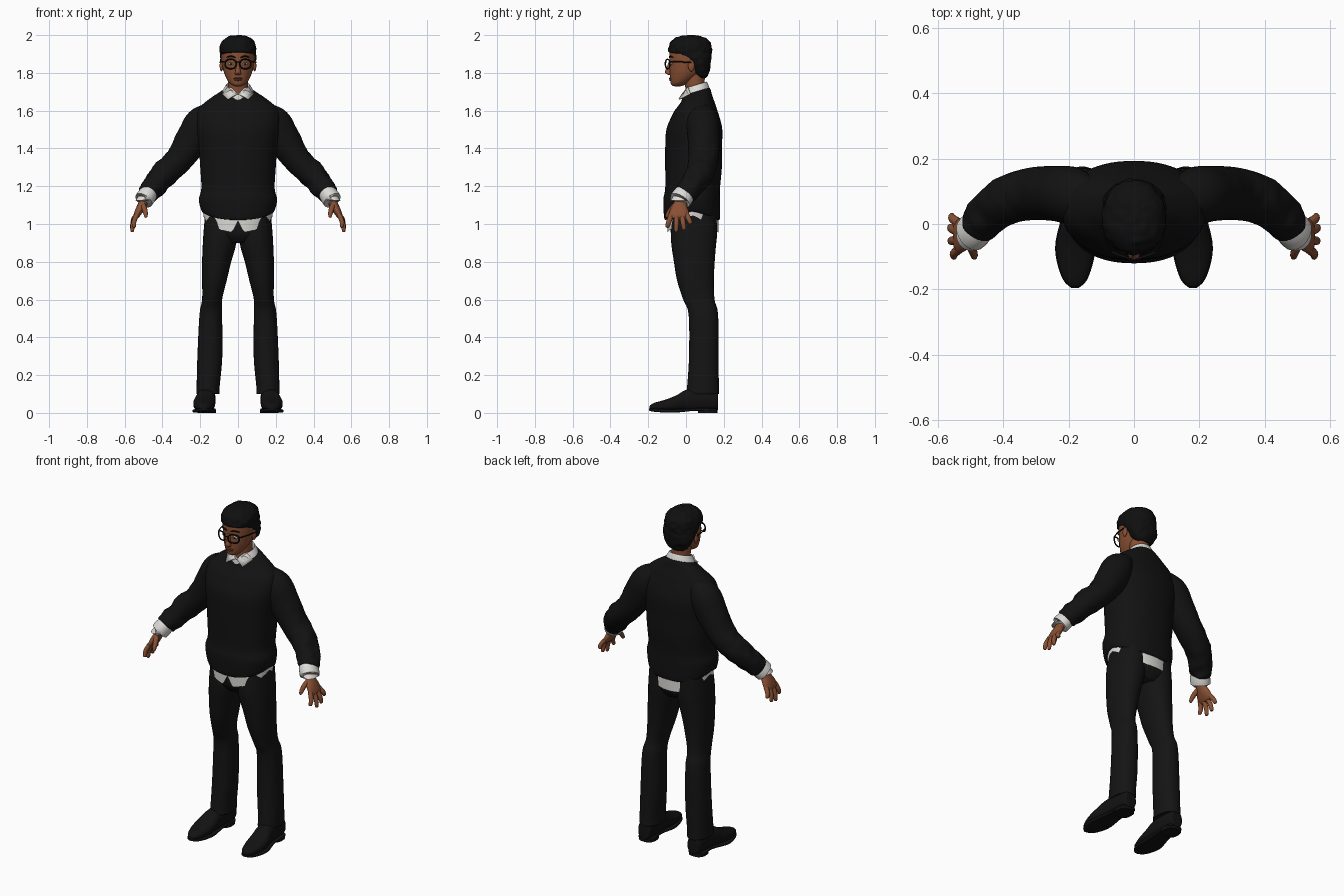
import bpy, bmesh, math
from mathutils import Vector, noise


def mat(name, r, g, b):
    m = bpy.data.materials.new(name)
    m.diffuse_color = (r, g, b, 1)
    return m


KNIT = mat("black_knit", .006, .006, .006)
CLOTH = mat("black_trouser", .007, .007, .007)
LEATHER = mat("black_leather", .006, .006, .006)
HAIR = mat("black_hair", .005, .005, .005)
WHITE = mat("white_shirt", .72, .71, .68)
SKIN = mat("brown_skin", .25, .08, .034)
LIP = mat("dark_lip", .17, .045, .028)
EYE = mat("eye_white", .55, .55, .52)
IRIS = mat("dark_iris", .015, .03, .03)


def finish(name, bm, m, mirror=False, warp=None, angle=50):
    if warp:
        for v in bm.verts:
            v.co = warp(v.co.copy())
    bmesh.ops.recalc_face_normals(bm, faces=bm.faces[:])
    me = bpy.data.meshes.new(name)
    bm.to_mesh(me)
    bm.free()
    me.materials.append(m)
    for p in me.polygons:
        p.use_smooth = True
    me.set_sharp_from_angle(angle=math.radians(angle))
    ob = bpy.data.objects.new(name, me)
    bpy.context.collection.objects.link(ob)
    if mirror:
        ob.modifiers.new("mirror", 'MIRROR').use_mirror_merge = False
    return ob


def spline(rows, steps):
    """Smooth interpolation through the given rows of numbers."""
    out = []
    for i in range(len(rows) - 1):
        a, b, c, d = (rows[max(0, min(len(rows) - 1, i + k))] for k in (-1, 0, 1, 2))
        for s in range(steps):
            t = s / steps
            out.append([q + .5 * t * (r - p + t * (2 * p - 5 * q + 4 * r - w + t * (3 * (q - r) + w - p)))
                        for p, q, r, w in zip(a, b, c, d)])
    out.append(list(rows[-1]))
    return out


def loft(name, rows, m, n=24, p=2.0, steps=4, flat=None, caps=True, mirror=False, warp=None):
    """Rows are x, y, z, ru, rv. flat gives fixed ring axes, else rings follow the path."""
    rows = spline(rows, steps)
    pts = [Vector(r[:3]) for r in rows]
    bm = bmesh.new()
    rings = []
    for i, r in enumerate(rows):
        if flat:
            u, v = Vector(flat[0]), Vector(flat[1])
        else:
            t = (pts[min(i + 1, len(pts) - 1)] - pts[max(i - 1, 0)]).normalized()
            v = (Vector((0, 1, 0)) - t * t.y).normalized()
            u = v.cross(t)
        ring = []
        for k in range(n):
            a = 2 * math.pi * k / n
            c, s = math.cos(a), math.sin(a)
            e = 2 / p
            ring.append(bm.verts.new(pts[i] + u * math.copysign(abs(c) ** e, c) * max(r[3], .001)
                                     + v * math.copysign(abs(s) ** e, s) * max(r[4], .001)))
        rings.append(ring)
    for a, b in zip(rings, rings[1:]):
        for k in range(n):
            bm.faces.new((a[k], a[(k + 1) % n], b[(k + 1) % n], b[k]))
    if caps:
        bm.faces.new(rings[0])
        bm.faces.new(rings[-1])
    return finish(name, bm, m, mirror, warp)


UP = ((1, 0, 0), (0, 1, 0))
ALONG = ((1, 0, 0), (0, 0, 1))


def column(name, rows, m, **kw):
    """Upright loft on the centre line; rows are z, y, rx, ry."""
    return loft(name, [(0, y, z, rx, ry) for z, y, rx, ry in rows], m, flat=UP, **kw)


def ball(name, loc, size, m, mirror=False):
    bm = bmesh.new()
    bmesh.ops.create_uvsphere(bm, u_segments=20, v_segments=12, radius=1)
    return finish(name, bm, m, mirror,
                  lambda c: Vector(loc) + Vector((c.x * size[0], c.y * size[1], c.z * size[2])))


# Sweater body: hem dips front and back, neckline slopes up to the back
def sweater_warp(c):
    if c.z > 1.6:
        c.z += .3 * (c.y - .05) * (c.z - 1.6) / .1
    elif c.z < 1.12:
        c.z -= .045 * min(1, (1.12 - c.z) / .05) * min(1, abs(c.y - .03) / .14) ** 1.5
    return c


column("sweater_body", [(1.065, .032, .182, .138), (1.075, .032, .195, .148), (1.13, .03, .207, .15),
                        (1.19, .035, .194, .145), (1.3, .04, .2, .15), (1.4, .04, .207, .15),
                        (1.5, .044, .22, .148), (1.57, .05, .222, .126), (1.62, .054, .2, .104),
                        (1.66, .057, .15, .083), (1.685, .056, .11, .076), (1.7, .055, .085, .07)],
       KNIT, n=64, p=2.25, warp=sweater_warp)


# Sleeves with soft folds, shirt cuffs
def fold(c):
    k = .008 * min(1, max(0, (c.x - .27) / .1))
    return c + Vector((1, 0, .8)) * k * noise.noise(c * 22)


loft("sleeve", [(.13, .08, 1.6, .05, .06), (.19, .088, 1.54, .086, .086), (.24, .093, 1.45, .088, .084),
                (.315, .092, 1.338, .073, .08), (.393, .07, 1.262, .069, .074), (.447, .028, 1.2, .062, .064),
                (.474, .0, 1.165, .057, .062), (.48, -.008, 1.156, .045, .05)],
     KNIT, n=32, steps=6, mirror=True, warp=fold)
loft("shirt_cuff", [(.47, .0, 1.168, .046, .054), (.482, -.014, 1.15, .05, .058),
                    (.499, -.031, 1.125, .05, .057), (.499, -.031, 1.126, .036, .042)],
     WHITE, n=32, steps=2, mirror=True)

# Hands: palm, four fingers, thumb
loft("palm", [(.488, -.018, 1.14, .024, .032), (.505, -.03, 1.105, .023, .035), (.524, -.035, 1.07, .021, .05),
              (.54, -.037, 1.04, .015, .053), (.544, -.037, 1.03, .007, .045)], SKIN, n=20, mirror=True)
for i, (y, tip) in enumerate([(-.078, (.55, -.1, .985)), (-.05, (.56, -.052, .962)),
                              (-.022, (.561, -.01, .972)), (.004, (.557, .025, 1.003))]):
    base, tip = Vector((.535, y, 1.05)), Vector(tip)
    mid = base.lerp(tip, .55) + Vector((.007, 0, 0))
    end = tip + (tip - mid) * .12
    loft(f"finger_{i + 1}", [(*base, .013, .014), (*mid, .0125, .0135), (*tip, .009, .01), (*end, .001, .001)],
         SKIN, n=12, steps=3, mirror=True)
loft("thumb", [(.505, -.048, 1.105, .015, .016), (.495, -.075, 1.08, .014, .014), (.489, -.093, 1.055, .012, .012),
               (.488, -.102, 1.038, .008, .008), (.488, -.104, 1.033, .001, .001)],
     SKIN, n=12, steps=3, mirror=True)


# Shirt tail below the sweater, with a split at the front
def tail_warp(c):
    if c.z < 1.08:
        d = min(1, abs(c.y - .035) / .135) ** 1.3
        c.z -= (.09 * d - (.06 * max(0, 1 - abs(c.x) / .03) if c.y < 0 else 0)) * (1.1 - c.z) / .055
    return c


column("shirt_tail", [(1.1, .035, .185, .137), (1.07, .035, .185, .137), (1.045, .036, .183, .136)],
       WHITE, n=96, caps=False, warp=tail_warp)

# Trousers
column("trouser_hips", [(1.12, .038, .172, .12), (1.0, .04, .178, .125), (.94, .042, .16, .118),
                        (.9, .044, .09, .09)], CLOTH, n=40, p=2.3)
loft("trouser_leg", [(.09, .045, 1.08, .082, .115), (.093, .042, .95, .09, .122), (.1, .041, .88, .087, .117),
                     (.113, .044, .8, .077, .108), (.125, .05, .7, .065, .097), (.137, .068, .6, .053, .083),
                     (.144, .092, .52, .06, .078), (.149, .094, .3, .066, .078), (.158, .09, .14, .061, .084),
                     (.158, .088, .102, .061, .087), (.158, .088, .102, .05, .07)],
     CLOTH, n=32, p=2.2, flat=UP, mirror=True)

# Shoes: upper, sole, heel
loft("shoe_upper", [(.163, .17, .055, .025, .03), (.164, .16, .065, .04, .052), (.166, .08, .07, .048, .06),
                    (.172, .0, .066, .051, .056), (.178, -.05, .051, .058, .042), (.18, -.11, .04, .054, .03),
                    (.18, -.165, .034, .037, .02), (.18, -.188, .03, .018, .012), (.18, -.193, .03, .006, .005)],
     LEATHER, n=28, p=2.4, flat=ALONG, mirror=True)
loft("shoe_sole", [(.165, .165, .018, .03, .006), (.166, .14, .018, .048, .007), (.17, .05, .018, .046, .007),
                   (.178, -.05, .011, .061, .009), (.18, -.11, .011, .057, .009), (.18, -.17, .014, .037, .008),
                   (.18, -.195, .018, .012, .006)], LEATHER, n=24, p=5, flat=ALONG, mirror=True)
loft("shoe_heel", [(.166, .115, 0, .049, .052), (.166, .115, .022, .048, .052)],
     LEATHER, n=28, p=2.6, steps=1, flat=UP, mirror=True)

# Neck and head
column("neck", [(1.64, .055, .06, .055), (1.7, .05, .053, .051), (1.76, .045, .054, .054),
                (1.82, .045, .055, .06)], SKIN)
column("head", [(1.728, -.045, .012, .012), (1.735, -.043, .031, .033), (1.752, -.028, .05, .054),
                (1.785, -.007, .068, .078), (1.82, .01, .079, .097), (1.86, .02, .086, .107),
                (1.91, .022, .088, .109), (1.95, .022, .078, .095), (1.98, .022, .04, .05)],
       SKIN, n=40)
column("nose", [(1.865, -.084, .008, .006), (1.835, -.089, .01, .011), (1.808, -.095, .014, .016),
                (1.796, -.093, .018, .013), (1.788, -.086, .01, .005)], SKIN, n=16)
ball("ear", (.088, .028, 1.838), (.009, .017, .03), SKIN, True)
ball("upper_lip", (0, -.081, 1.771), (.025, .009, .005), LIP)
ball("lower_lip", (0, -.08, 1.763), (.021, .01, .005), LIP)
ball("eyeball", (.036, -.079, 1.848), (.014, .007, .0075), EYE, True)
ball("iris", (.036, -.0845, 1.848), (.006, .003, .0065), IRIS, True)
loft("eyebrow", [(.014, -.087, 1.882, .003, .004), (.038, -.084, 1.888, .004, .005),
                 (.062, -.068, 1.882, .002, .003)], HAIR, n=8, mirror=True)


# Short curly hair, hairline low at the nape and high at the forehead
def curls(c):
    return c + (c - Vector((0, .025, 1.9))).normalized() * .006 * noise.noise(c * 38)


column("hair", [(1.775, .085, .04, .02), (1.79, .08, .062, .036), (1.83, .072, .086, .056),
                (1.87, .056, .094, .077), (1.895, .04, .095, .094), (1.908, .024, .095, .111),
                (1.925, .022, .096, .115), (1.955, .022, .091, .108), (1.98, .024, .072, .086),
                (1.994, .026, .045, .055), (1.999, .026, .012, .014)],
       HAIR, n=56, p=2.15, steps=5, warp=curls)

# Glasses: rims, bridge, temples
bm = bmesh.new()
N, M = 32, 8
for i in range(N):
    a = 2 * math.pi * i / N
    for j in range(M):
        b = 2 * math.pi * j / M
        r = 1 + .14 * math.cos(b)
        ex = lambda w: math.copysign(abs(w) ** .8, w)
        bm.verts.new((.039 + .029 * r * ex(math.cos(a)), -.097 + .004 * math.sin(b) + .012 * math.cos(a),
                      1.847 + .025 * r * ex(math.sin(a))))
bm.verts.ensure_lookup_table()
for i in range(N):
    for j in range(M):
        i2, j2 = (i + 1) % N, (j + 1) % M
        bm.faces.new([bm.verts[q] for q in (i * M + j, i2 * M + j, i2 * M + j2, i * M + j2)])
finish("glasses_rim", bm, LEATHER, True)
loft("glasses_bridge", [(-.012, -.107, 1.853, .003, .003), (0, -.11, 1.857, .003, .003),
                        (.012, -.107, 1.853, .003, .003)], LEATHER, n=8)
loft("glasses_temple", [(.071, -.086, 1.858, .003, .004), (.09, -.03, 1.858, .003, .004),
                        (.096, .03, 1.856, .003, .004)], LEATHER, n=8, flat=ALONG, mirror=True)


# Shirt collar: sloped band with an open front and two points
def collar_warp(c):
    front = max(0, 1 - abs(c.x) / .035) if c.y < .02 else 0
    c.z += .3 * (c.y - .05) - .03 * front * (c.z > 1.71)
    return c


column("collar_band", [(1.675, .052, .086, .074), (1.695, .052, .085, .073), (1.725, .051, .07, .064),
                       (1.735, .051, .061, .057), (1.7, .051, .056, .054)],
       WHITE, n=48, steps=3, caps=False, warp=collar_warp)
bm = bmesh.new()
bm.faces.new([bm.verts.new(q) for q in [(.006, -.022, 1.69), (.056, .008, 1.726), (.084, .02, 1.69),
                                        (.056, -.04, 1.662)]])
flap = finish("collar_point", bm, WHITE, True)
flap.modifiers.new("thickness", 'SOLIDIFY').thickness = .008
